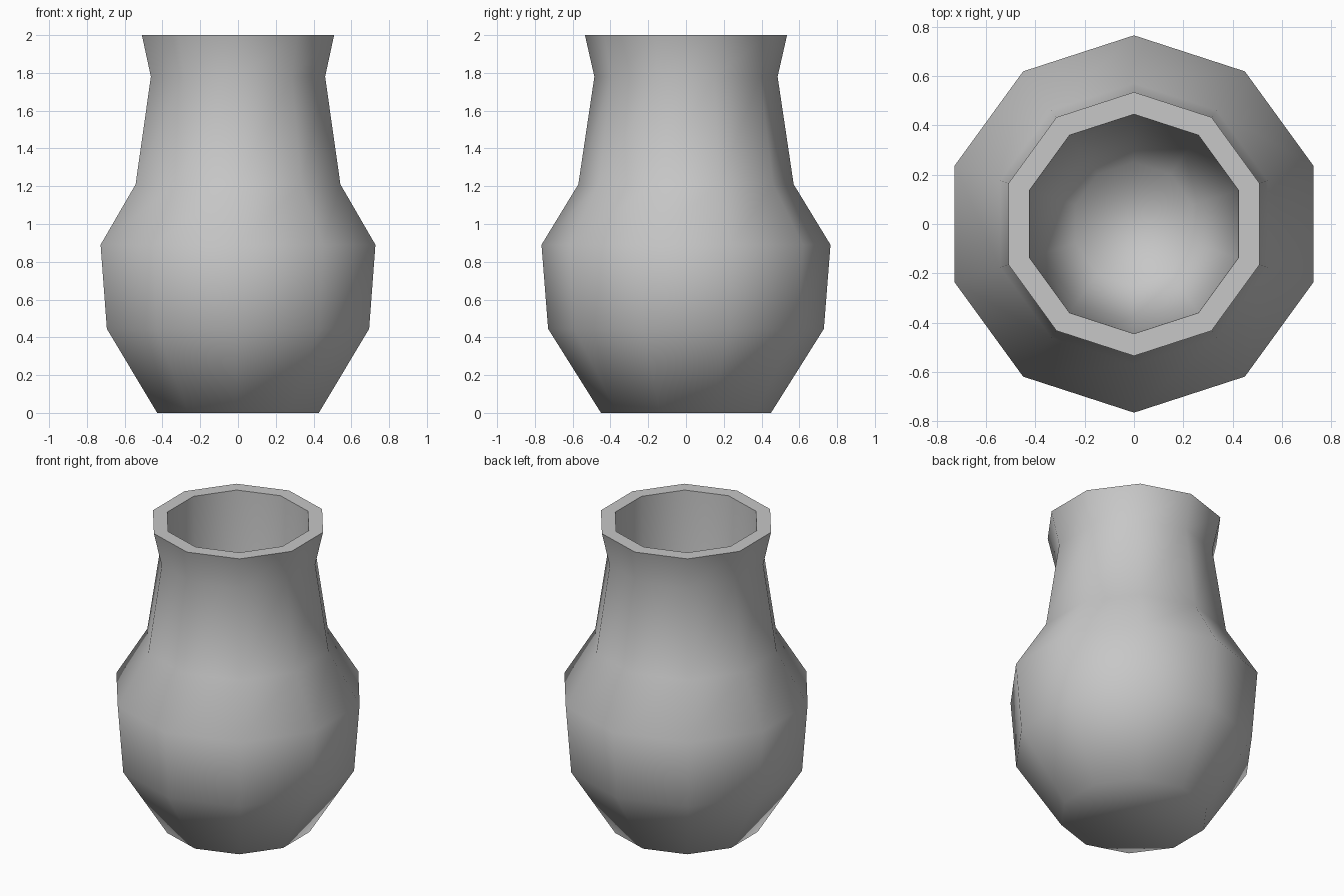
import bpy
import bmesh
from math import cos, sin, tau

cube = bpy.data.objects.get("Cube")
if cube:
    bpy.data.objects.remove(cube, do_unlink=True)

SIDES = 10

# Profile as (radius, height): up the outside, over the rim, down the inside
OUTSIDE = [(0.45, 0), (0.73, 0.445), (0.765, 0.89), (0.57, 1.21), (0.485, 1.78), (0.535, 2)]
INSIDE = [(0.445, 2), (0.40, 0.5), (0.25, 0.12)]


def make_material(name, color):
    mat = bpy.data.materials.new(name)
    mat.use_nodes = True
    mat.diffuse_color = color
    mat.node_tree.nodes["Principled BSDF"].inputs["Base Color"].default_value = color
    return mat


def add_ring(bm, radius, z):
    # First corner points straight to the back
    angles = [tau * (i / SIDES + 0.25) for i in range(SIDES)]
    return [bm.verts.new((radius * cos(a), radius * sin(a), z)) for a in angles]


# Vase body: rings bridged into walls, closed by the base and the inner floor
bm = bmesh.new()
rings = [add_ring(bm, r, z) for r, z in OUTSIDE + INSIDE]
for low, high in zip(rings, rings[1:]):
    for i in range(SIDES):
        j = (i + 1) % SIDES
        bm.faces.new((low[i], low[j], high[j], high[i]))
bm.faces.new(list(reversed(rings[0])))
bm.faces.new(rings[-1])
bmesh.ops.recalc_face_normals(bm, faces=bm.faces[:])

# Smooth all over, with crisp edges around the flat rim
for face in bm.faces:
    face.smooth = True
rim_verts = set(rings[len(OUTSIDE) - 1] + rings[len(OUTSIDE)])
for edge in bm.edges:
    if rim_verts.issuperset(edge.verts):
        edge.smooth = False

mesh = bpy.data.meshes.new("vase")
bm.to_mesh(mesh)
bm.free()
mesh.materials.append(make_material("plain grey", (0.57, 0.57, 0.57, 1)))
vase = bpy.data.objects.new("vase", mesh)
bpy.context.collection.objects.link(vase)
